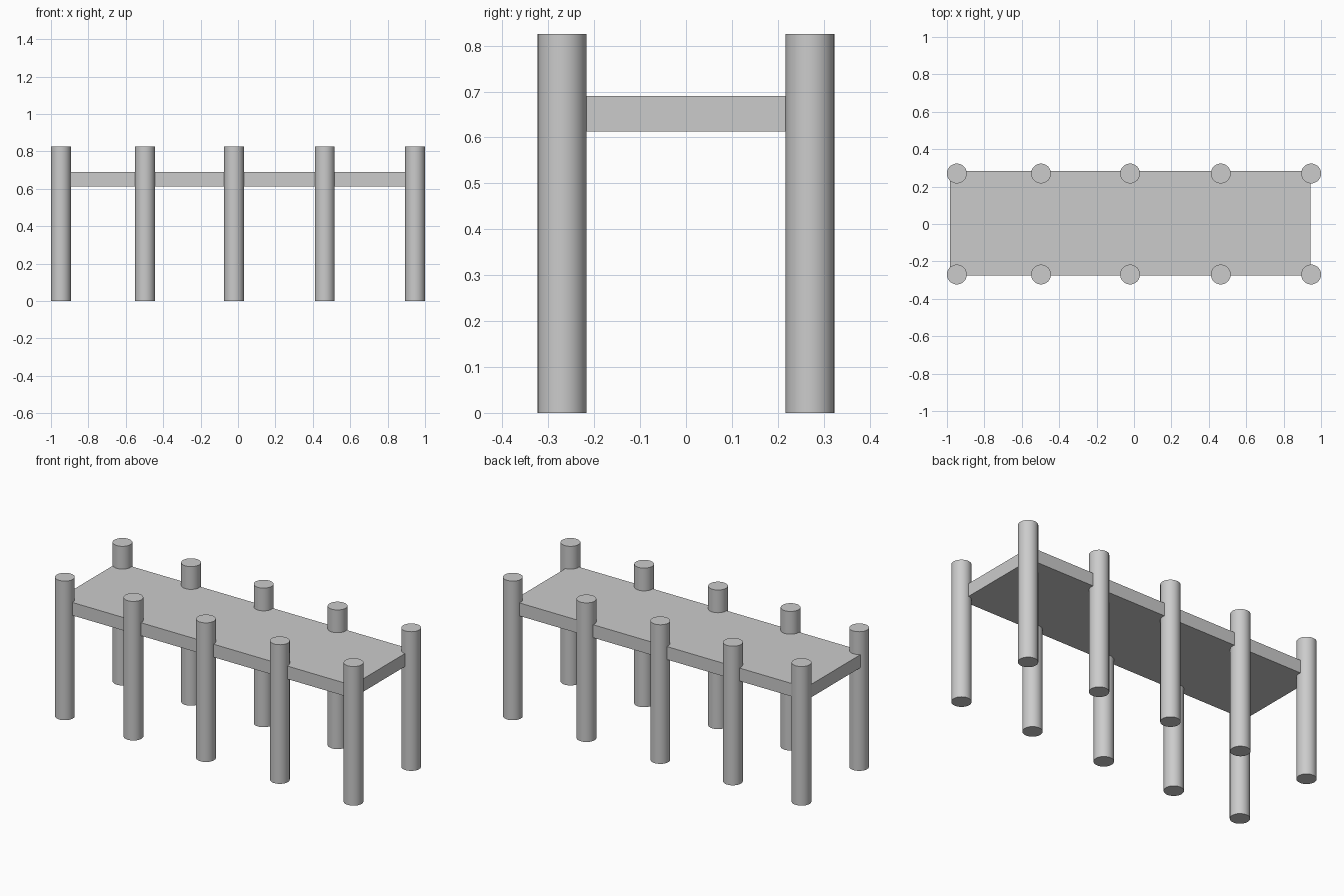
import bpy

if "Cube" in bpy.data.objects:
    bpy.data.objects.remove(bpy.data.objects["Cube"])

POST_X = [-0.947, -0.497, -0.021, 0.464, 0.947]
POST_Y = 0.27
POST_RADIUS = 0.053
POST_HEIGHT = 0.825


def box(name, lo, hi):
    centre = [(a + b) / 2 for a, b in zip(lo, hi)]
    bpy.ops.mesh.primitive_cube_add(size=1, location=centre)
    ob = bpy.context.object
    ob.name = name
    ob.scale = [b - a for a, b in zip(lo, hi)]
    bpy.ops.object.transform_apply(location=False, rotation=False, scale=True)
    return ob


def post(name, x, y):
    bpy.ops.mesh.primitive_cylinder_add(
        vertices=48, radius=POST_RADIUS, depth=POST_HEIGHT,
        location=(x, y, POST_HEIGHT / 2))
    bpy.context.object.name = name
    bpy.ops.object.shade_smooth_by_angle()


# Deck slab, slightly offset towards the left and back
box("deck", (-0.984, -0.275, 0.613), (0.943, 0.283, 0.69))

# Two rows of round posts that rise above the deck
for row, y in (("front", -POST_Y), ("back", POST_Y)):
    for i, x in enumerate(POST_X, 1):
        post(f"{row}_post_{i}", x, y)
